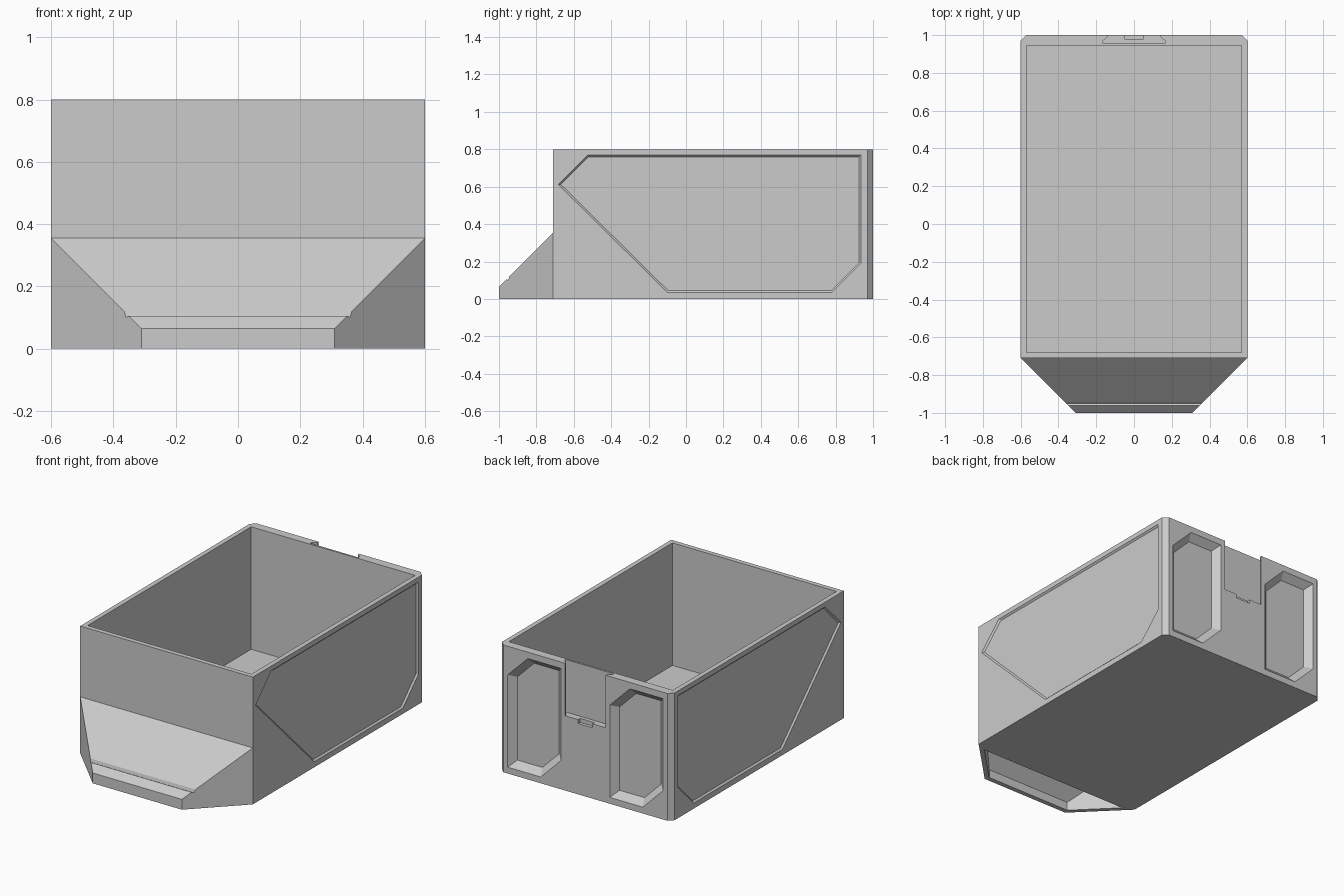
import bpy, bmesh
from mathutils import Vector

if "Cube" in bpy.data.objects:
    bpy.data.objects.remove(bpy.data.objects["Cube"])


def loft(name, loop_a, loop_b):
    """Solid between two matching 3D loops."""
    bm = bmesh.new()
    a = [bm.verts.new(p) for p in loop_a]
    b = [bm.verts.new(p) for p in loop_b]
    n = len(a)
    bm.faces.new(a)
    bm.faces.new(b)
    for i in range(n):
        j = (i + 1) % n
        bm.faces.new((a[i], a[j], b[j], b[i]))
    bmesh.ops.recalc_face_normals(bm, faces=bm.faces)
    me = bpy.data.meshes.new(name)
    bm.to_mesh(me)
    bm.free()
    ob = bpy.data.objects.new(name, me)
    bpy.context.collection.objects.link(ob)
    return ob


def extrude_z(name, pts, z0, z1):
    return loft(name, [(x, y, z0) for x, y in pts], [(x, y, z1) for x, y in pts])


def extrude_x(name, pts, x0, x1):
    return loft(name, [(x0, y, z) for y, z in pts], [(x1, y, z) for y, z in pts])


def inset(pts, d):
    """Move the edges of a counter-clockwise outline inwards by d."""
    out, n = [], len(pts)
    for i in range(n):
        p0, p, p1 = (Vector(pts[k % n]) for k in (i - 1, i, i + 1))
        e0, e1 = (p - p0).normalized(), (p1 - p).normalized()
        n0, n1 = Vector((-e0.y, e0.x)), Vector((-e1.y, e1.x))
        out.append(p + (n0 + n1) * d / (1 + n0.dot(n1)))
    return out


def cut(target, cutter):
    cutter.hide_render = True
    mod = target.modifiers.new("cut", "BOOLEAN")
    mod.operation = "DIFFERENCE"
    mod.solver = "EXACT"
    mod.object = cutter
    bpy.context.view_layer.objects.active = target
    bpy.ops.object.modifier_apply(modifier=mod.name)
    bpy.data.objects.remove(cutter)


# Outer shell: bin with tapered nose and chamfered back corners
body = extrude_z("bin_body", [(-.31, -1), (.31, -1), (.6, -.71), (.6, .97),
                              (.57, 1), (-.57, 1), (-.6, .97), (-.6, -.71)], 0, .8)

# Sloped top of the nose with its small groove
cut(body, extrude_x("nose_slope", [(-1.1, .9), (-.71, .9), (-.71, .355), (-.945, .12),
                                   (-.95, .1), (-.96, .105), (-1, .065), (-1.1, -.035)], -.7, .7))

# Storage cavity
cut(body, extrude_z("cavity", [(-.57, -.68), (.57, -.68), (.57, .945), (-.57, .945)], .03, .9))

# Finger hollow under the nose
e = .01
hollow = [(-.30, -.97, -e), (.30, -.97, -e), (.53, -.74, -e), (-.53, -.74, -e)]
roof = [(x, y, y + 1.023) for x, y, z in hollow]
cut(body, loft("finger_hollow", hollow, roof))

# Recessed side panels
panel = [(-.1, .035), (.78, .035), (.935, .19), (.935, .77), (-.525, .77), (-.683, .612)]
for s in (-1, 1):
    cut(body, loft("side_panel",
                   [(s * (.6 + e), y, z) for y, z in inset(panel, -e)],
                   [(s * (.6 - e), y, z) for y, z in inset(panel, e)]))

# Two bevelled pockets on the back
pocket = [(.31, .04), (.54, .04), (.54, .62), (.40, .76), (.17, .76), (.17, .18)]
for dx in (0, -.71):
    cut(body, loft("back_pocket",
                   [(x + dx, 1 + e, z) for x, z in inset(pocket, -e)],
                   [(x + dx, .96, z) for x, z in inset(pocket, .04)]))

# Undercut mounting slot and its release notch
half = [(.14, 1.05), (.14, .99), (.167, .968), (.167, .957)]
slot = half + [(-x, y) for x, y in reversed(half)]
cut(body, extrude_z("mount_slot", slot, .47, .9))
cut(body, extrude_z("release_notch", [(-.05, .98), (.05, .98), (.05, 1.05), (-.05, 1.05)], .445, .5))
